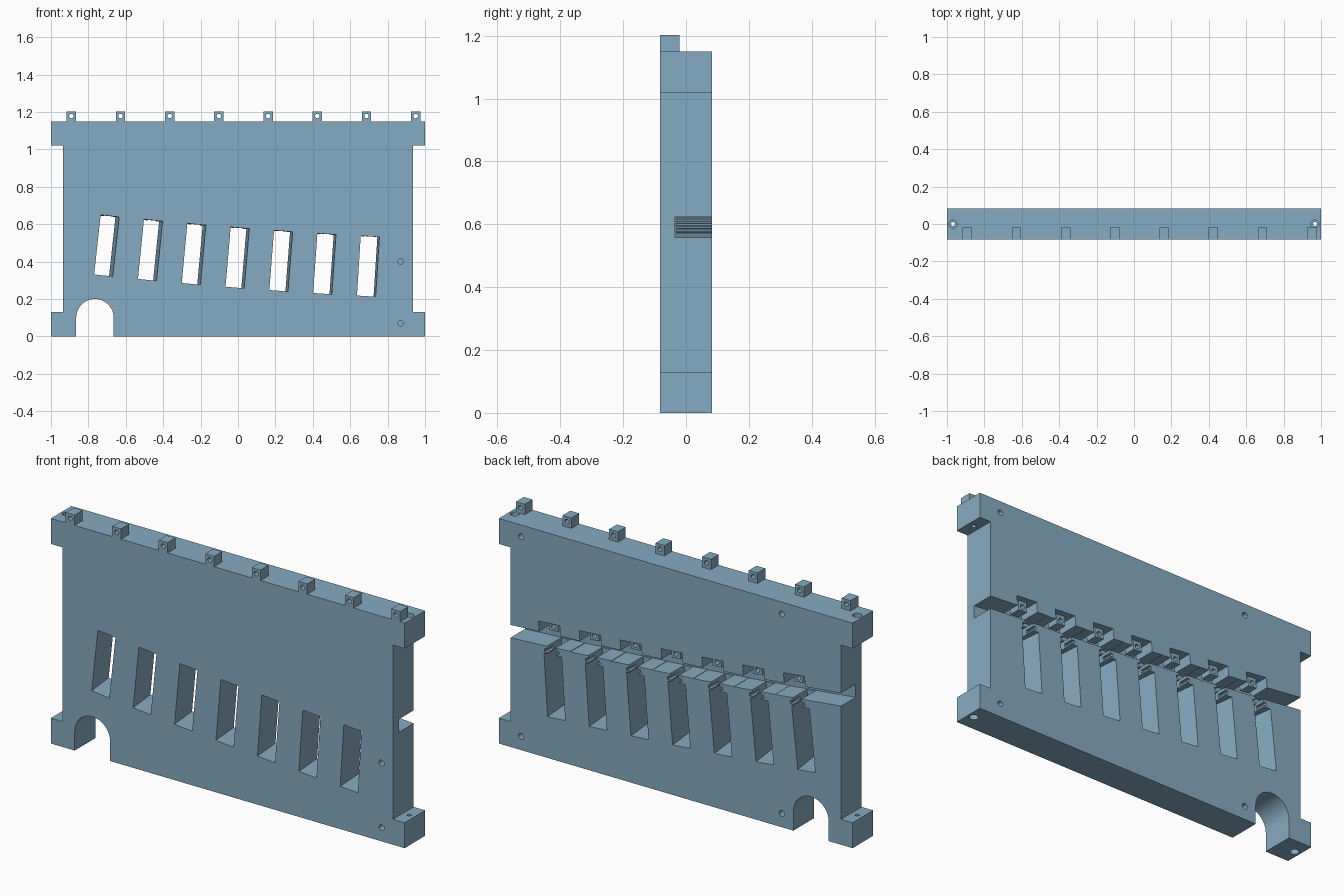
import bpy, bmesh, math
from mathutils import Matrix, Vector

if "Cube" in bpy.data.objects:
    bpy.data.objects.remove(bpy.data.objects["Cube"])

FRONT, BACK, TOP = -0.083, 0.083, 1.15
blue = bpy.data.materials.new("steel_blue")
blue.diffuse_color = (0.24, 0.41, 0.54, 1)
blue.use_nodes = True
blue.node_tree.nodes["Principled BSDF"].inputs["Base Color"].default_value = blue.diffuse_color


def make(name, bm):
    bmesh.ops.recalc_face_normals(bm, faces=bm.faces)
    me = bpy.data.meshes.new(name)
    bm.to_mesh(me)
    bm.free()
    me.materials.append(blue)
    ob = bpy.data.objects.new(name, me)
    bpy.context.collection.objects.link(ob)
    return ob


def prism(name, pts, y0, y1):
    """Extrude an x-z outline along y."""
    bm = bmesh.new()
    face = bm.faces.new([bm.verts.new((x, y0, z)) for x, z in pts])
    ext = bmesh.ops.extrude_face_region(bm, geom=[face])["geom"]
    verts = [v for v in ext if isinstance(v, bmesh.types.BMVert)]
    bmesh.ops.translate(bm, verts=verts, vec=(0, y1 - y0, 0))
    return make(name, bm)


def box(name, x0, x1, y0, y1, z0, z1, mat=Matrix(), skew=0.0):
    ob = prism(name, [(x0, z0), (x1, z0), (x1, z1), (x0, z1)], y0, y1)
    for v in ob.data.vertices:
        s = skew * (v.co.y - FRONT) / (BACK - FRONT)
        v.co = mat @ (v.co + Vector((-s, 0, -s * 0.2)))
    return ob


def rod(name, centre, radius, length, axis, sides=20):
    bm = bmesh.new()
    bmesh.ops.create_cone(bm, cap_ends=True, segments=sides, radius1=radius,
                          radius2=radius, depth=length)
    rot = Matrix.Rotation(math.pi / 2, 4, 'X') if axis == 'Y' else Matrix()
    bm.transform(Matrix.Translation(centre) @ rot)
    return make(name, bm)


def cut(target, cutter):
    mod = target.modifiers.new("cut", 'BOOLEAN')
    mod.operation, mod.solver, mod.object = 'DIFFERENCE', 'EXACT', cutter
    bpy.context.view_layer.objects.active = target
    bpy.ops.object.modifier_apply(modifier=mod.name)
    bpy.data.objects.remove(cutter)


# Main panel with corner ears and an arched opening in the bottom edge
arch = [(-0.765 + 0.1 * math.cos(a), 0.1 + 0.1 * math.sin(a))
        for a in [math.pi - math.pi * i / 24 for i in range(25)]]
outline = [(-1, 0), (-0.865, 0)] + arch + [
    (-0.665, 0), (1, 0), (1, 0.13), (0.935, 0.13), (0.935, 1.02), (1, 1.02),
    (1, TOP), (-1, TOP), (-1, 1.02), (-0.935, 1.02), (-0.935, 0.13), (-1, 0.13)]
panel = prism("panel", outline, FRONT, BACK)

for i in range(7):
    t = math.radians(6.2 - 0.43 * i)
    mat = (Matrix.Translation((-0.702 + 0.233 * i, 0, 0.485 - 0.0245 * i + 0.00103 * i * i))
           @ Matrix.Rotation(t, 4, 'Y'))
    # Leaning through slot
    cut(panel, box("slot", -0.05, 0.05, -0.1, 0.1, -0.16, 0.16, mat, 0.02 - 0.0015 * i))
    # Segment of the stepped groove across the back
    left = -0.30 if i == 0 else -0.119
    right = 0.25 if i == 6 else 0.119
    cut(panel, box("groove", left, right, -0.035, 0.1, 0.197, 0.263, mat))
    # Narrow neck joining slot and groove, with a cross notch for a pivot
    cut(panel, box("neck", -0.03, 0.018, -0.03, 0.1, 0.14, 0.21, mat))
    cut(panel, box("pivot_notch", -0.046, 0.034, 0.03, 0.1, 0.165, 0.182, mat))
    # Pocket above the groove holding a drilled lug
    cut(panel, box("pocket", -0.06, 0.06, -0.03, 0.1, 0.25, 0.315, mat))
    lug = box("pocket_lug", -0.025, 0.025, -0.01, 0.05, 0.265, 0.32, mat)
    cut(lug, rod("lug_bore", mat @ Vector((0, 0.02, 0.287)), 0.012, 0.1, 'Y'))

# Blind holes in the front and back faces
for x, y, z in [(0.87, FRONT, 0.40), (0.87, FRONT, 0.07), (0.875, BACK, 1.09),
                (0.875, BACK, 0.07), (-0.6, BACK, 1.09), (-0.6, BACK, 0.07)]:
    cut(panel, rod("blind_hole", (x, y, z), 0.015, 0.1, 'Y'))

# Counterbored screw holes through the ears
for x in (-0.968, 0.968):
    for z, outer in ((1.085, TOP), (0.065, 0.0)):
        cut(panel, rod("screw_hole", (x, 0, z), 0.011, 0.2, 'Z'))
        cut(panel, rod("counterbore", (x, 0, outer), 0.022, 0.06, 'Z'))

# Row of drilled hanging tabs on the top edge
for i in range(8):
    x = -0.891 + 0.263 * i
    tab = box("top_tab", x - 0.025, x + 0.025, FRONT, -0.02, TOP - 0.005, 1.203)
    cut(tab, rod("tab_bore", (x, -0.05, 1.178), 0.012, 0.2, 'Y'))

# Smooth the curved walls, keep the edges sharp
for ob in bpy.context.scene.objects:
    ob.select_set(True)
bpy.context.view_layer.objects.active = panel
bpy.ops.object.shade_smooth_by_angle(angle=math.radians(30))
